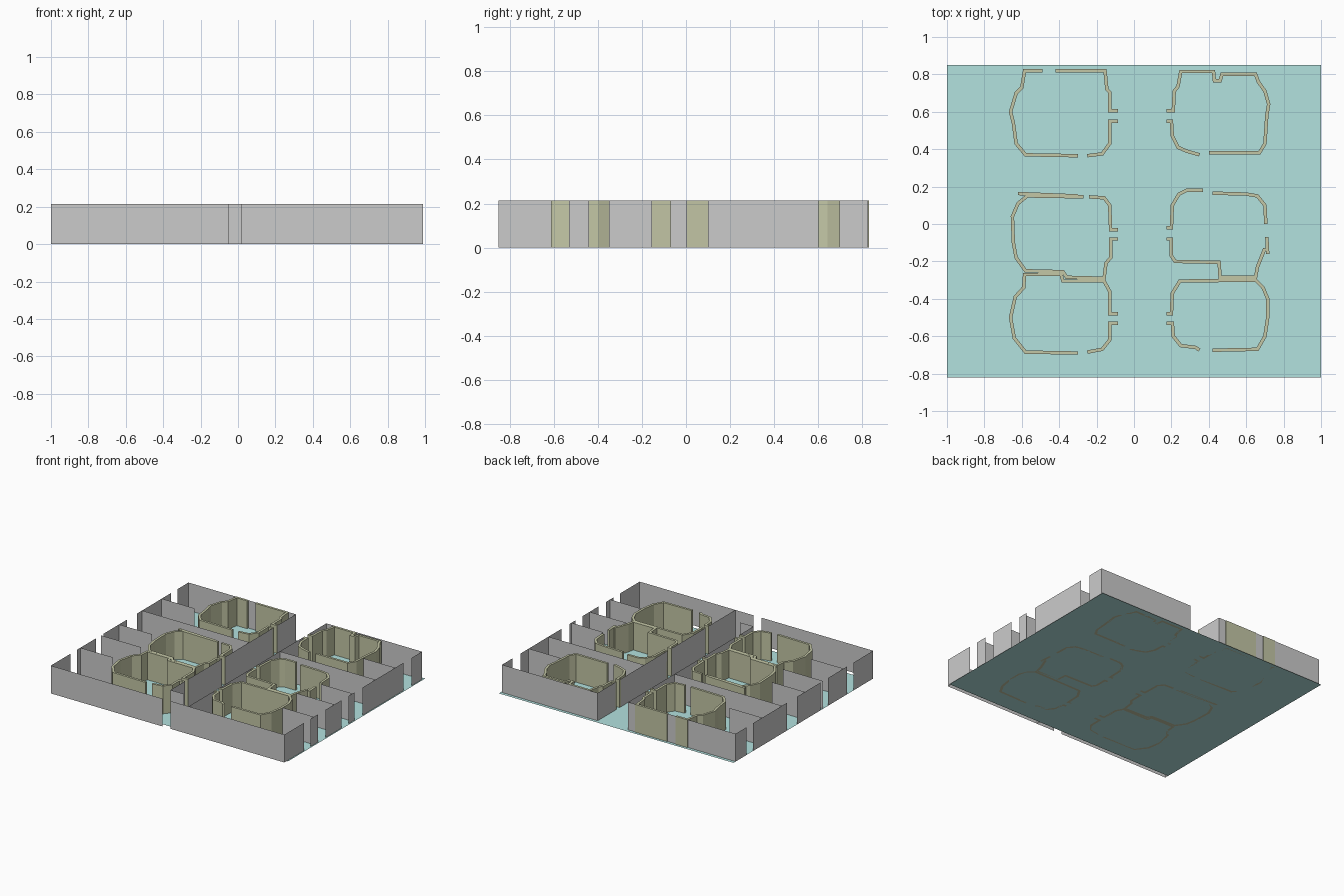
import bpy, bmesh

H = 0.214      # wall height
T = 0.018      # room lining thickness


def material(name, rgb):
    m = bpy.data.materials.new(name)
    m.diffuse_color = (*rgb, 1)
    return m


LINING = material("lining_beige", (0.55, 0.57, 0.38))
FLOOR = material("floor_aqua", (0.45, 0.76, 0.74))


def walls(name, runs, thick=0, mat=None):
    """Raise each plan polyline into an upright wall, optionally thickened."""
    bm = bmesh.new()
    for run in runs:
        low = [bm.verts.new((x, y, 0)) for x, y in run]
        top = [bm.verts.new((x, y, H)) for x, y in run]
        for i in range(len(run) - 1):
            bm.faces.new((low[i], low[i + 1], top[i + 1], top[i]))
    me = bpy.data.meshes.new(name)
    bm.to_mesh(me)
    bm.free()
    ob = bpy.data.objects.new(name, me)
    bpy.context.collection.objects.link(ob)
    if mat:
        me.materials.append(mat)
    if thick:
        s = ob.modifiers.new("thickness", 'SOLIDIFY')
        s.thickness = thick
        s.offset = 0
        s.use_even_offset = True
    return ob


def broken(axis, at, start, end, gaps):
    """Straight wall split by openings; axis is the direction it runs."""
    cuts = [start] + [v for g in gaps for v in g] + [end]
    return [[(v, at) if axis == 'x' else (at, v) for v in pair]
            for pair in zip(cuts[::2], cuts[1::2])]


def lining(name, *runs):
    walls(name, runs, T, LINING)


# Floor sheet, slightly offset from the outer walls
bpy.ops.mesh.primitive_plane_add(size=1, location=(0, 0.015, 0))
floor = bpy.context.object
floor.name = "floor"
floor.scale = (2, 1.67, 1)
floor.data.materials.append(FLOOR)

# Outer walls with window and door openings
walls("front_wall", broken('x', -0.85, -1, 0.99, [(-0.05, 0.02)]))
walls("back_wall", broken('x', 0.825, -1, 0.99, [(-0.085, 0.175)]))
walls("right_wall", broken('y', 0.99, -0.85, 0.825,
      [(-0.61, -0.53), (-0.44, -0.35), (-0.155, -0.07), (0.005, 0.10), (0.60, 0.695)]))
walls("left_wall", broken('y', -1, -0.85, 0.825,
      [(-0.61, -0.53), (-0.30, -0.21), (0.08, 0.20), (0.61, 0.69)]))

# Corridor walls with a doorway per room
doors = [(-0.53, -0.48), (-0.08, -0.03), (0.55, 0.605)]
walls("corridor_wall_left", broken('y', -0.085, -0.70, 0.825, doors))
walls("corridor_wall_right", broken('y', 0.175, -0.85, 0.825, doors))
walls("entrance_screen", [[(-0.085, -0.70), (0.03, -0.70)]])

# Partitions between units and between the small side rooms
for side, edge, inner in (("left", -1, -0.085), ("right", 0.99, 0.175)):
    s = -1 if edge < 0 else 1
    walls("unit_partitions_" + side, [[(edge, 0.26), (inner, 0.26)],
                                      [(edge, -0.24), (s * 0.66, -0.24)]])
    walls("side_room_partitions_" + side,
          [[(edge, y), (s * 0.72, y)] for y in (0.50, -0.02, -0.49)])

# Beige room linings, each traced in plan
lining("back_left_room",
       [(-.42, .82), (-.155, .82), (-.145, .72), (-.13, .705), (-.13, .605), (-.085, .605)],
       [(-.085, .55), (-.13, .55), (-.13, .43), (-.17, .375), (-.25, .365)],
       [(-.30, .365), (-.58, .37), (-.63, .43), (-.645, .54), (-.66, .60), (-.63, .70),
        (-.60, .73), (-.585, .82), (-.49, .82)])
lining("back_right_room",
       [(.175, .605), (.21, .605), (.215, .71), (.235, .735), (.25, .815), (.425, .815),
        (.43, .765), (.46, .765), (.47, .80), (.65, .80), (.665, .76), (.70, .71),
        (.72, .64), (.71, .58), (.70, .43), (.67, .38), (.40, .38)],
       [(.35, .37), (.28, .39), (.235, .41), (.205, .47), (.20, .55), (.175, .55)])
lining("middle_left_room",
       [(-.085, -.03), (-.125, -.03), (-.13, .10), (-.16, .14), (-.24, .145)],
       [(-.27, .145), (-.57, .15), (-.62, .11), (-.65, .04), (-.645, -.10), (-.63, -.18),
        (-.58, -.25), (-.38, -.255), (-.36, -.285), (-.16, -.29), (-.15, -.21),
        (-.125, -.18), (-.125, -.08), (-.085, -.08)],
       [(-.30, .15), (-.62, .163)])
lining("front_left_room",
       [(-.085, -.48), (-.13, -.48), (-.13, -.36), (-.16, -.305), (-.38, -.305),
        (-.39, -.27), (-.585, -.27), (-.59, -.34), (-.635, -.39), (-.66, -.50),
        (-.64, -.61), (-.58, -.685), (-.30, -.69)],
       [(-.25, -.685), (-.17, -.67), (-.13, -.62), (-.13, -.53), (-.085, -.53)])
lining("middle_right_room",
       [(.175, -.02), (.20, -.02), (.205, .10), (.24, .16), (.28, .18), (.37, .18)],
       [(.42, .165), (.60, .16), (.66, .15), (.70, .10), (.705, 0)],
       [(.71, -.07), (.715, -.16)],
       [(.70, -.13), (.66, -.23), (.65, -.285), (.46, -.285), (.455, -.205), (.22, -.20),
        (.20, -.17), (.20, -.08), (.175, -.08)])
lining("front_right_room",
       [(.175, -.48), (.20, -.48), (.205, -.37), (.245, -.305), (.65, -.30), (.69, -.34),
        (.715, -.40), (.715, -.50), (.70, -.60), (.66, -.67), (.42, -.675)],
       [(.35, -.675), (.33, -.66), (.25, -.65), (.21, -.60), (.205, -.53), (.175, -.53)])
